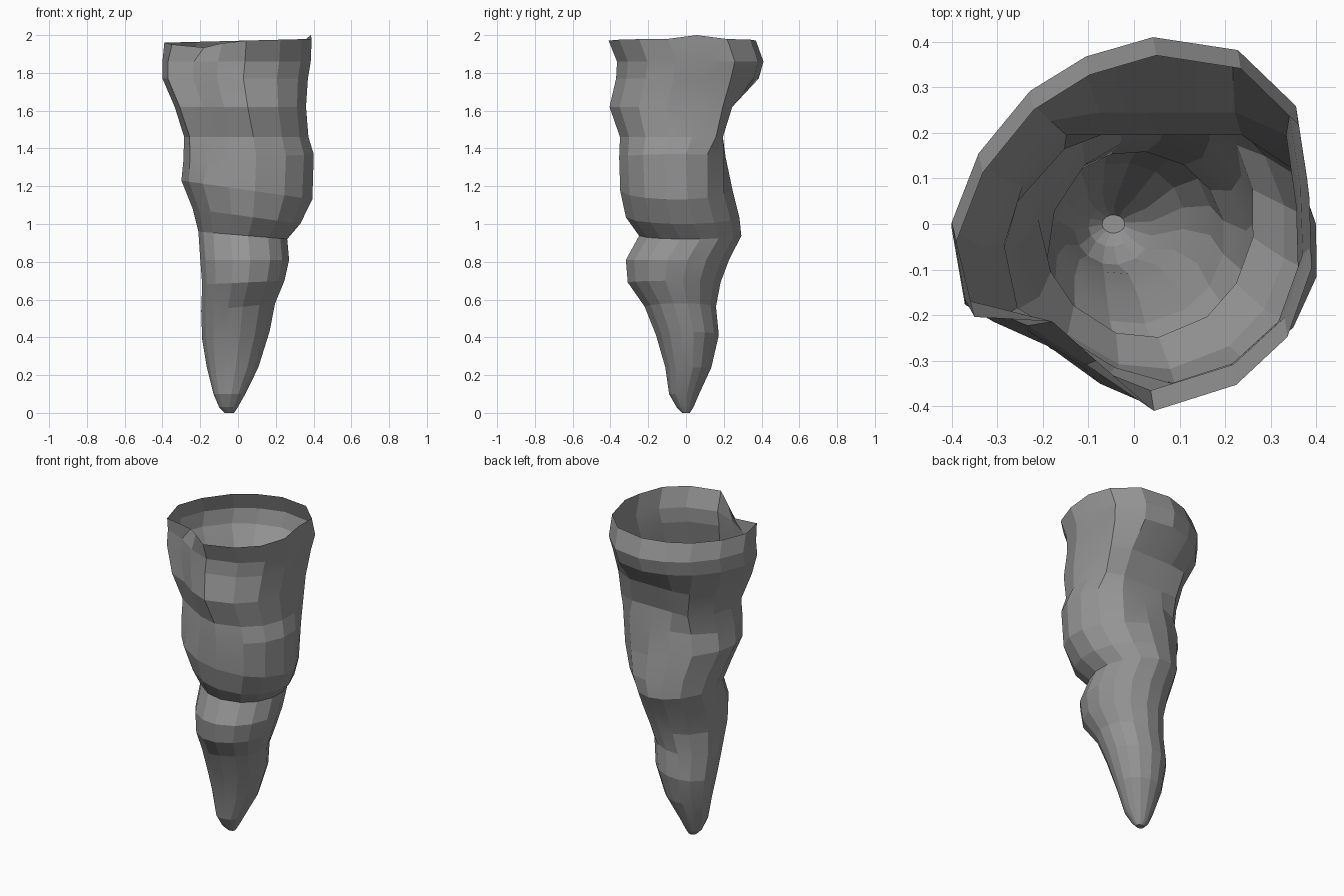
import bpy, bmesh, math

cube = bpy.data.objects.get("Cube")
if cube:
    bpy.data.objects.remove(cube)

# Lopsided outline of the mouth, clockwise from the back
OUTLINE = [
    (0.05, 0.41), (0.24, 0.38), (0.37, 0.25), (0.395, 0.08), (0.4, -0.08),
    (0.345, -0.24), (0.23, -0.35), (0.045, -0.41), (-0.1, -0.35), (-0.23, -0.26),
    (-0.37, -0.2), (-0.4, -0.02), (-0.34, 0.14), (-0.225, 0.285), (-0.1, 0.365),
]
SIDES = len(OUTLINE)
HALF_SIZE = (0.4, 0.41)

# Uneven rim with a fold at the front right: outline point -> scale, lift
RIM = {3: (1, 0.02), 8: (0.85, -0.01), 9: (0.8, -0.03), 10: (0.97, -0.01)}

# One ring per row: height, x min, x max, y min, y max, tilt toward +x
# and, where the back is flattened, the y of the flat
RINGS = [
    (0.00, -0.07, -0.02, -0.02, 0.02, 0),
    (0.03, -0.10, 0.00, -0.05, 0.04, 0),
    (0.10, -0.13, 0.04, -0.09, 0.07, 0),
    (0.24, -0.165, 0.11, -0.11, 0.135, 0),
    (0.41, -0.19, 0.17, -0.16, 0.175, 0.02),
    (0.56, -0.195, 0.20, -0.22, 0.16, 0.02),
    (0.69, -0.19, 0.25, -0.31, 0.185, 0.01),
    (0.81, -0.20, 0.275, -0.32, 0.23, 0),
    (0.94, -0.21, 0.265, -0.25, 0.295, -0.02),
    (1.04, -0.24, 0.335, -0.32, 0.285, -0.04),
    (1.18, -0.30, 0.40, -0.35, 0.25, -0.05),
    (1.35, -0.29, 0.405, -0.355, 0.24, 0.02, 0.21),
    (1.46, -0.285, 0.375, -0.35, 0.29, 0, 0.195),
    (1.62, -0.335, 0.36, -0.405, 0.34, 0, 0.245),
    (1.77, -0.40, 0.37, -0.37, 0.385, 0),
    (1.86, -0.40, 0.385, -0.365, 0.41, 0),
    (1.97, -0.39, 0.39, -0.41, 0.37, 0.01),
]


def ring_points(z, x0, x1, y0, y1, tilt, flat=1):
    """Round near the tip, blending into the mouth outline higher up."""
    blend = min(max((z - 1.2) / 0.4, 0), 1)
    for x, y in OUTLINE:
        u, v = x / HALF_SIZE[0], y / HALF_SIZE[1]
        r = blend + (1 - blend) / math.hypot(u, v)
        u, v = u * r, v * r
        yield ((x0 + x1) / 2 + (x1 - x0) / 2 * u,
               min((y0 + y1) / 2 + (y1 - y0) / 2 * v, flat),
               z + tilt * u)


# Hollow tapering shell, closed at the tip and open at the mouth
bm = bmesh.new()
rings = [[bm.verts.new(p) for p in ring_points(*row)] for row in RINGS]
for i, (scale, lift) in RIM.items():
    co = rings[-1][i].co
    co.x, co.y, co.z = co.x * scale, co.y * scale, co.z + lift
bm.faces.new(rings[0])
for low, high in zip(rings, rings[1:]):
    for i in range(SIDES):
        j = (i + 1) % SIDES
        bm.faces.new((low[j], low[i], high[i], high[j]))

mesh = bpy.data.meshes.new("hollow_horn")
bm.to_mesh(mesh)
bm.free()
horn = bpy.data.objects.new("hollow_horn", mesh)
bpy.context.collection.objects.link(horn)

# Single stone grey
grey = bpy.data.materials.new("stone_grey")
grey.use_nodes = True
colour = (0.3, 0.3, 0.3, 1)
grey.diffuse_color = colour
grey.node_tree.nodes["Principled BSDF"].inputs["Base Color"].default_value = colour
mesh.materials.append(grey)

# Soft gentle bends, crisp facets
bpy.context.view_layer.objects.active = horn
horn.select_set(True)
bpy.ops.object.shade_smooth_by_angle(angle=math.radians(11))
